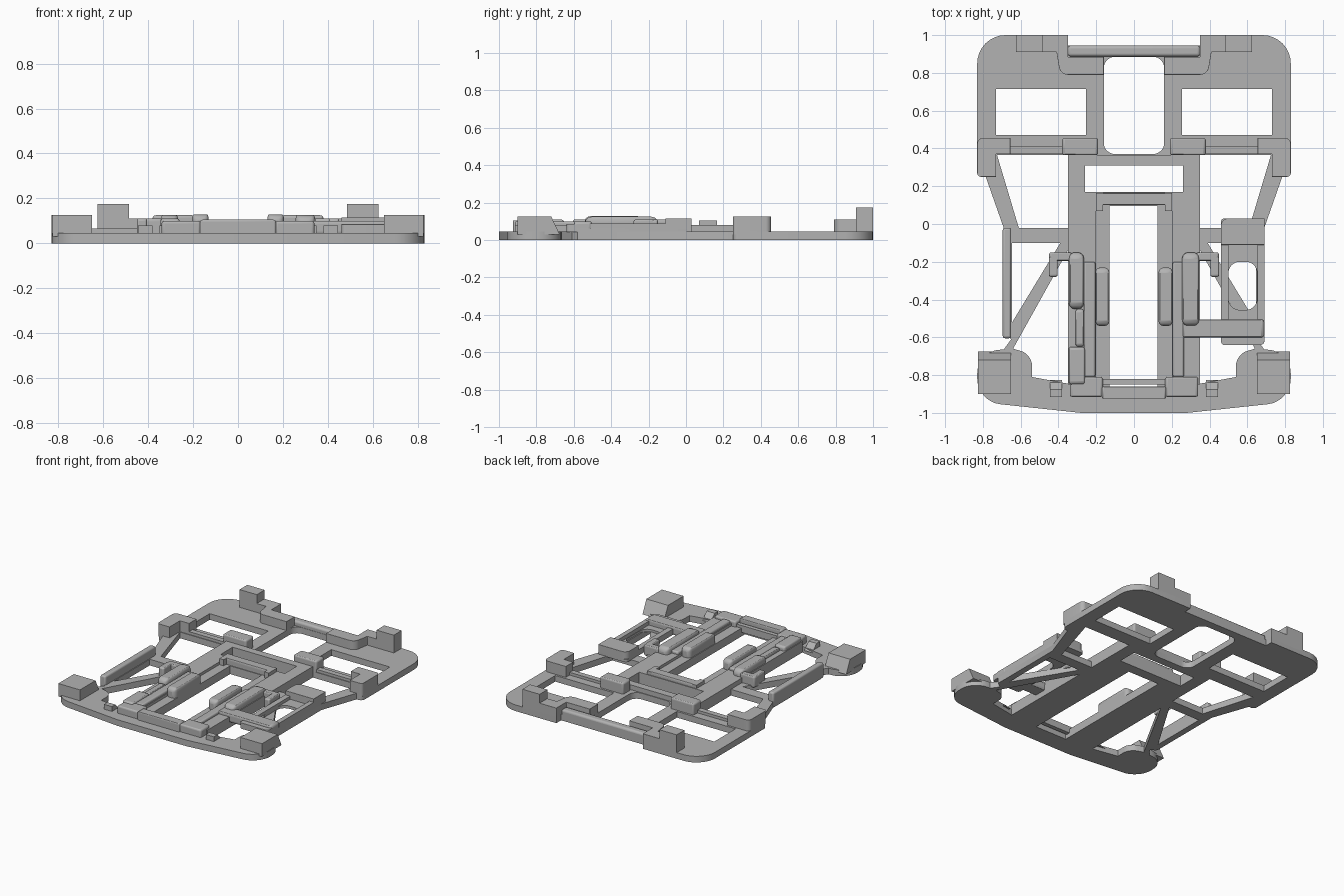
import bpy
from mathutils import Vector

cube = bpy.data.objects.get("Cube")
if cube:
    bpy.data.objects.remove(cube)

grey = bpy.data.materials.new("plain_grey")
grey.use_nodes = True
grey.diffuse_color = (0.45, 0.45, 0.45, 1)
grey.node_tree.nodes["Principled BSDF"].inputs["Base Color"].default_value = (0.45, 0.45, 0.45, 1)


def rounded(points):
    """Outline with a rounded corner wherever a point carries a radius."""
    out = []
    for i, p in enumerate(points):
        c = Vector(p[:2])
        if len(p) < 3:
            out.append(c)
            continue
        before, after = Vector(points[i - 1][:2]), Vector(points[(i + 1) % len(points)][:2])
        a = c + (before - c).normalized() * p[2]
        b = c + (after - c).normalized() * p[2]
        a2, b2 = a.lerp(c, 0.552), b.lerp(c, 0.552)
        for k in range(9):
            t = k / 8
            s = 1 - t
            out.append(a * s**3 + a2 * 3 * s * s * t + b2 * 3 * s * t * t + b * t**3)
    return out


def flip(points):
    return [(-p[0], *p[1:]) for p in points]


def rect(x0, x1, y0, y1, r=0):
    pts = [(x0, y0), (x1, y0), (x1, y1), (x0, y1)]
    return [(*p, r) for p in pts] if r else pts


def plate(name, loops, z0, z1, bevel=0):
    """Extrude an outline with holes between two heights."""
    curve = bpy.data.curves.new(name, 'CURVE')
    curve.dimensions = '2D'
    curve.fill_mode = 'BOTH'
    curve.extrude = (z1 - z0) / 2
    for loop in loops:
        pts = rounded(loop)
        sp = curve.splines.new('POLY')
        sp.points.add(len(pts) - 1)
        for q, p in zip(sp.points, pts):
            q.co = (p.x, p.y, 0, 1)
        sp.use_cyclic_u = True
    ob = bpy.data.objects.new(name, curve)
    bpy.context.collection.objects.link(ob)
    ob.location.z = (z0 + z1) / 2
    bpy.ops.object.select_all(action='DESELECT')
    ob.select_set(True)
    bpy.context.view_layer.objects.active = ob
    bpy.ops.object.convert(target='MESH')
    ob = bpy.context.object
    ob.data.materials.clear()
    ob.data.materials.append(grey)
    bpy.ops.object.mode_set(mode='EDIT')
    bpy.ops.mesh.select_all(action='SELECT')
    bpy.ops.mesh.remove_doubles(threshold=0.0001)
    bpy.ops.mesh.normals_make_consistent(inside=False)
    bpy.ops.object.mode_set(mode='OBJECT')
    bpy.ops.object.shade_smooth_by_angle(angle=0.6)
    if bevel:
        m = ob.modifiers.new("Soft edges", 'BEVEL')
        m.width, m.segments, m.limit_method, m.angle_limit = bevel, 3, 'ANGLE', 0.9
    return ob


def box(name, x0, x1, y0, y1, z1, z0=0.03, bevel=0):
    return plate(name, [rect(x0, x1, y0, y1)], z0, z1, bevel)


def pair(name, x0, x1, y0, y1, z1, z0=0.03, bevel=0):
    box("left_" + name, x0, x1, y0, y1, z1, z0, bevel)
    box("right_" + name, -x1, -x0, y0, y1, z1, z0, bevel)


def wedge(name, x0, x1, y0, y1, z0, z1, slope):
    """Box whose rear top edge is pulled forward into a ramp."""
    ob = box(name, x0, x1, y0, y1, z1, z0)
    for v in ob.data.vertices:
        if v.co.z > 0 and v.co.y > (y0 + y1) / 2:
            v.co.y -= slope
    return ob


# Base frame with all its openings
half = [(0.35, 0.945), (0.35, 1), (0.83, 1, 0.15), (0.83, 0.25, 0.03), (0.785, 0.25),
        (0.69, -0.02), (0.69, -0.58), (0.65, -0.61), (0.69, -0.665), (0.83, -0.67, 0.12),
        (0.83, -0.94, 0.12), (0.7, -0.955), (0.28, -1)]
window = rect(0.255, 0.73, 0.47, 0.715)
side_gap = [(0.35, 0.365), (0.725, 0.365), (0.61, -0.02), (0.35, -0.02)]
triangle = [(0.39, -0.1), (0.645, -0.1), (0.645, -0.52)]
front_gap = [(0.35, -0.14), (0.64, -0.66), (0.54, -0.69, 0.06), (0.54, -0.81), (0.35, -0.845)]
rear_hole = rect(-0.16, 0.16, 0.37, 0.885, 0.06)
slot = rect(-0.26, 0.26, 0.17, 0.31)
well = rect(-0.13, 0.125, -0.86, 0.095)
holes = [rear_hole, slot, well]
for h in (window, side_gap, triangle, front_gap):
    holes += [h, flip(h)]
plate("base_frame", [half + flip(half)[::-1]] + holes, 0, 0.045)

# Raised centre frame around the well
plate("centre_frame", [rect(-0.35, 0.35, -0.85, 0.365), slot, rect(-0.2, 0.2, -0.82, 0.13)], 0.03, 0.08)
plate("well_rim", [rect(-0.2, 0.2, -0.9, 0.17, 0.02), well], 0.03, 0.06)
box("rear_well_lip", -0.2, 0.2, 0.1, 0.165, 0.105, bevel=0.015)
pair("well_lip_end", 0.165, 0.2, 0.07, 0.165, 0.105)
pair("well_roll", 0.13, 0.205, -0.54, -0.23, 0.128, bevel=0.025)
pair("well_wall", 0.205, 0.265, -0.81, -0.2, 0.1, bevel=0.01)

# Front wall of the well, with a lower cap in the middle
pair("front_wall", 0.165, 0.34, -0.915, -0.81, 0.1, bevel=0.012)
box("front_cap", -0.17, 0.17, -0.925, -0.86, 0.105, bevel=0.01)

# Side rails and small hooks beside the well
box("left_rail", 0.255, 0.345, -0.54, -0.15, 0.125, bevel=0.03)
box("right_rail", -0.345, -0.265, -0.45, -0.15, 0.125, bevel=0.03)
box("right_rail_rod", -0.31, -0.265, -0.65, -0.45, 0.1, bevel=0.015)
box("right_rail_end", -0.345, -0.26, -0.85, -0.65, 0.11, bevel=0.015)
pair("hook_arm", 0.33, 0.45, -0.195, -0.15, 0.11, bevel=0.012)
pair("hook_tip", 0.405, 0.45, -0.28, -0.17, 0.11, bevel=0.01)

# Rear corner rims, tall stops and bridge
rim = [(0.16, 0.79), (0.39, 0.79, 0.04), (0.41, 0.91), (0.625, 0.91), (0.625, 1),
       (0.35, 1), (0.35, 0.885), (0.16, 0.885)]
plate("left_rear_rim", [rim], 0.03, 0.11, 0.012)
plate("right_rear_rim", [flip(rim)], 0.03, 0.11, 0.012)
pair("rear_stop", 0.485, 0.625, 0.91, 1, 0.175)
box("rear_bridge", -0.35, 0.35, 0.887, 0.945, 0.08, bevel=0.015)

# Clips across the middle
pair("inner_clip", 0.19, 0.38, 0.365, 0.455, 0.125, bevel=0.012)
clip = [(0.655, 0.37), (0.73, 0.37), (0.73, 0.25), (0.83, 0.25, 0.02), (0.83, 0.455, 0.03), (0.655, 0.455)]
plate("left_side_clip", [clip], 0.03, 0.125, 0.01)
plate("right_side_clip", [flip(clip)], 0.03, 0.125, 0.01)
pair("clip_link", 0.37, 0.66, 0.37, 0.41, 0.065)
box("centre_link", -0.2, 0.2, 0.315, 0.365, 0.08, bevel=0.012)

# Front corner pads and ramps
for side, s in (("left", 1), ("right", -1)):
    a, b = sorted((0.65 * s, 0.825 * s))
    wedge(side + "_corner_pad", a, b, -0.9, -0.675, 0.03, 0.125, 0.045)
    a, b = sorted((0.38 * s, 0.445 * s))
    wedge(side + "_small_ramp", a, b, -0.915, -0.825, 0.03, 0.08, 0.05)

# Long wall on the right edge
box("right_edge_wall", -0.695, -0.65, -0.605, -0.02, 0.11, 0, bevel=0.012)

# Pod on the left edge, with a floor opening and an arm to the centre
plate("pod_floor", [rect(0.46, 0.69, -0.6, 0.03, 0.02), rect(0.5, 0.652, -0.455, -0.2, 0.06)], 0.042, 0.062)
plate("pod_rear_cap", [[(0.46, -0.11), (0.69, -0.11), (0.69, 0.03), (0.46, 0.03, 0.04)]], 0.042, 0.115, 0.015)
box("pod_inner_wall", 0.46, 0.5, -0.51, -0.1, 0.085, 0.042)
box("pod_outer_wall", 0.655, 0.69, -0.51, -0.1, 0.09, 0.042)
box("pod_arm", 0.25, 0.69, -0.6, -0.505, 0.1, 0.042, 0.015)
plate("pod_front_lip", [rect(0.46, 0.69, -0.64, -0.55, 0.02)], 0.042, 0.085, 0.012)
